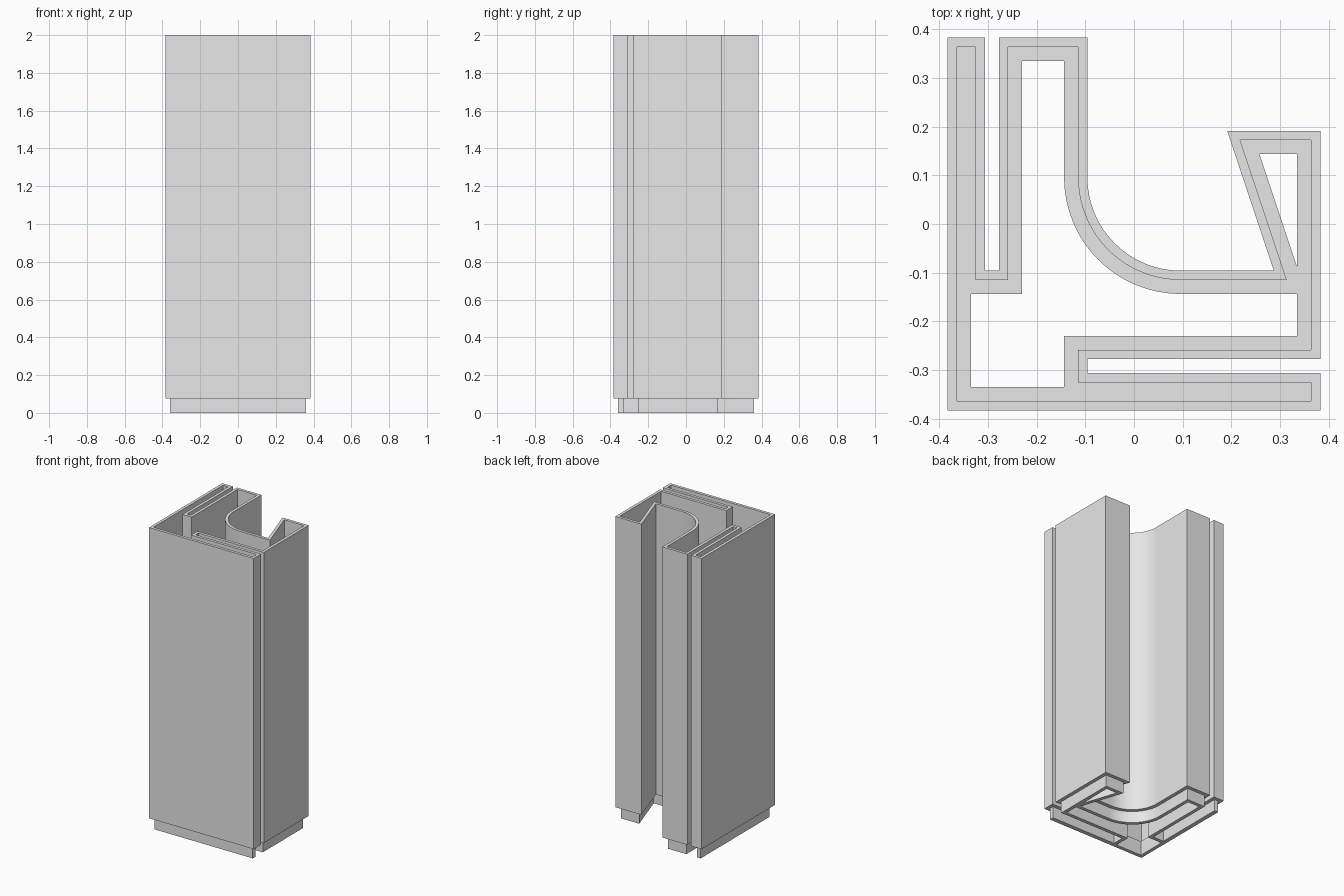
import bpy
import bmesh
from math import cos, sin, pi
from mathutils import Vector

cube = bpy.data.objects.get("Cube")
if cube:
    bpy.data.objects.remove(cube, do_unlink=True)

U = 0.383 / 20          # design unit
TOP = 2.0 / U           # full height in units
STEP, LEDGE = 4, 5      # top of the nesting lip, inner ledge
WALL, LIP = 1, 1.25     # wall thickness, inset of the lip


def arc(radius, steps=32):
    """Concave quarter round about (5, 5), from the right end to the upper end."""
    return [(5 - radius * sin(pi / 2 * i / steps), 5 - radius * cos(pi / 2 * i / steps))
            for i in range(steps + 1)]


def inset(points, d):
    """Mitred inward offset of a counter-clockwise outline."""
    pts = [Vector(p) for p in points]
    result = []
    for i, p in enumerate(pts):
        a = (p - pts[i - 1]).normalized()
        b = (pts[(i + 1) % len(pts)] - p).normalized()
        na, nb = Vector((-a.y, a.x)), Vector((-b.y, b.x))
        result.append(p + (na + nb) * d / (1 + na.dot(nb)))
    return result


# Outer outline: square with two slots, a quarter-round bay and a wedge arm
outline = [(-20, -20), (20, -20), (20, -16), (-5, -16), (-5, -14.5), (20, -14.5),
           (20, 10), (10, 10), (15, -5), *arc(10), (-5, 20), (-14.5, 20),
           (-14.5, -5), (-16, -5), (-16, 20), (-20, 20)]

# Openings through the floor: main shaft and wedge
main_hole = [(-17.5, -17.5), (-7.5, -17.5), (-7.5, -12), (17.5, -12), (17.5, -7.5),
             *arc(12.5), (-7.5, 17.5), (-12, 17.5), (-12, -7.5), (-17.5, -7.5)]
wedge_hole = [(13.47, 7.5), (17.5, -4.6), (17.5, 7.5)]

bm = bmesh.new()


def ring(points, z):
    return [bm.verts.new((p[0] * U, p[1] * U, z * U)) for p in points]


def bridge(a, b):
    for i in range(len(a)):
        bm.faces.new((a[i - 1], a[i], b[i], b[i - 1]))


def cap(*rings):
    """Fill a flat outline with openings."""
    edges = [bm.edges.get((r[i - 1], r[i])) for r in rings for i in range(len(r))]
    bmesh.ops.triangle_fill(bm, edges=edges, use_beauty=True, use_dissolve=False)


wall_in, lip_out = inset(outline, WALL), inset(outline, LIP)

# Skin from the underside of the lip, over the rim, down to the inner ledge
skin = [ring(lip_out, 0), ring(lip_out, STEP), ring(outline, STEP),
        ring(outline, TOP), ring(wall_in, TOP), ring(wall_in, LEDGE)]
for lower, upper in zip(skin, skin[1:]):
    bridge(lower, upper)

# Openings, lip underside and ledge
holes_low = [ring(h, 0) for h in (main_hole, wedge_hole)]
holes_high = [ring(h, LEDGE) for h in (main_hole, wedge_hole)]
for low, high in zip(holes_low, holes_high):
    bridge(low, high)
cap(skin[0], *holes_low)
cap(skin[-1], *holes_high)
bmesh.ops.recalc_face_normals(bm, faces=bm.faces)

mesh = bpy.data.meshes.new("hollow_column")
bm.to_mesh(mesh)
bm.free()
column = bpy.data.objects.new("hollow_column", mesh)
bpy.context.collection.objects.link(column)

# Plain grey material
grey = bpy.data.materials.new("light_grey")
grey.use_nodes = True
colour = (0.8, 0.8, 0.8, 1)
grey.diffuse_color = colour
for node in grey.node_tree.nodes:
    if node.type == 'BSDF_PRINCIPLED':
        node.inputs["Base Color"].default_value = colour
mesh.materials.append(grey)

# Smooth the round bay, keep corners crisp
bpy.ops.object.select_all(action='DESELECT')
column.select_set(True)
bpy.context.view_layer.objects.active = column
bpy.ops.object.shade_smooth_by_angle(angle=pi / 10)
